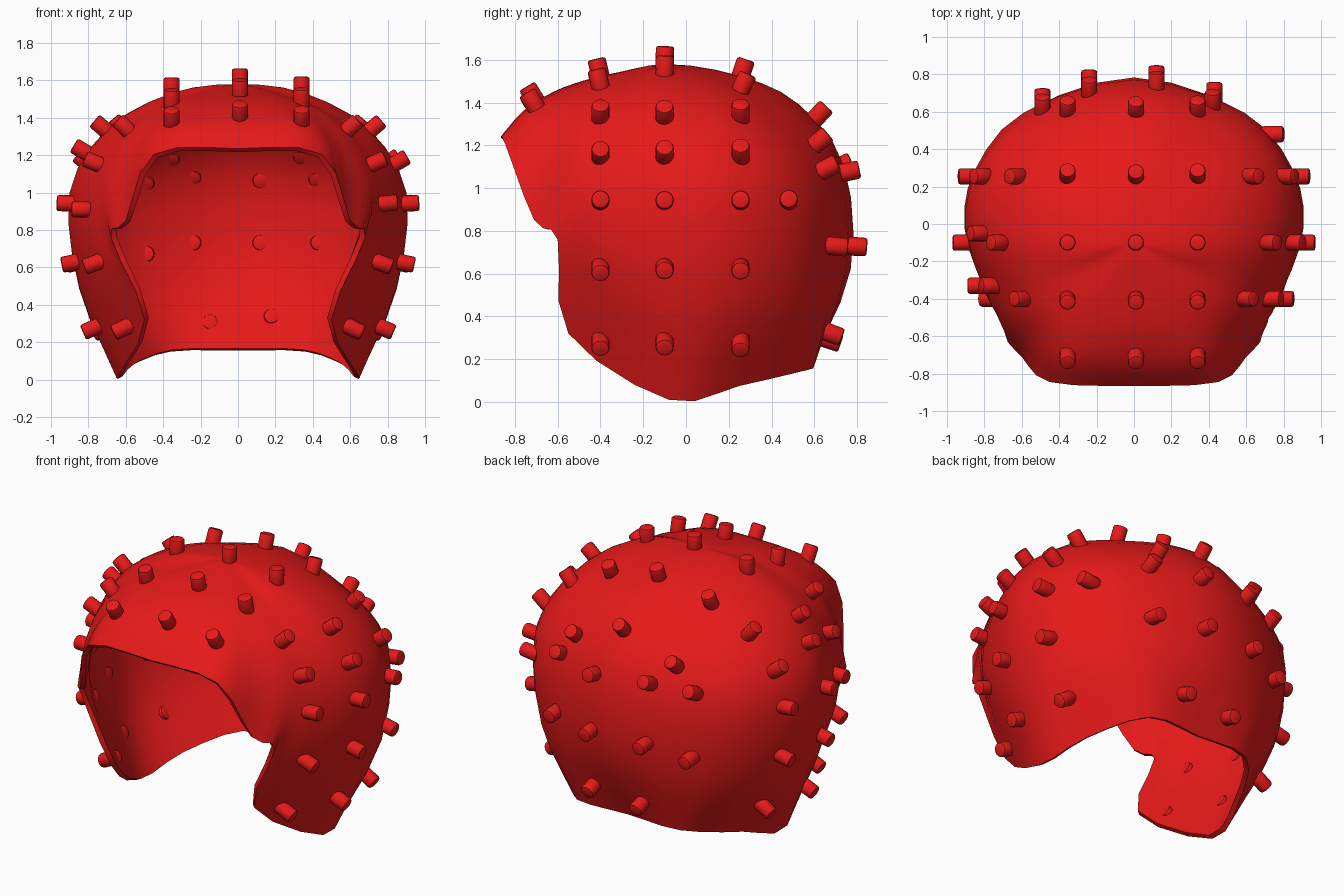
import bpy, bmesh, math
from mathutils import Vector, Matrix
from mathutils.bvhtree import BVHTree

if "Cube" in bpy.data.objects:
    bpy.data.objects.remove(bpy.data.objects["Cube"])

red = bpy.data.materials.new("red")
red.diffuse_color = (0.8, 0.01, 0.01, 1)
red.use_nodes = True
red.node_tree.nodes["Principled BSDF"].inputs["Base Color"].default_value = red.diffuse_color

# Half-shell ribs from crown to rim, going from front centre round to back centre
CROWN = Vector((0, -0.1, 1.58))
RIBS = [
    [(0, -.3, 1.545), (0, -.47, 1.505), (0, -.62, 1.45), (0, -.76, 1.36), (0, -.865, 1.235)],
    [(.14, -.3, 1.54), (.24, -.46, 1.49), (.33, -.6, 1.425), (.4, -.73, 1.34), (.45, -.845, 1.205)],
    [(.25, -.27, 1.52), (.42, -.42, 1.44), (.54, -.53, 1.31), (.6, -.62, 1.11), (.6, -.71, .85)],
    [(.29, -.23, 1.52), (.52, -.35, 1.40), (.67, -.43, 1.21), (.72, -.5, .99), (.68, -.6, .76)],
    [(.34, -.17, 1.53), (.65, -.24, 1.34), (.79, -.31, 1.05), (.76, -.41, .69), (.5, -.55, .32)],
    [(.36, -.08, 1.53), (.7, -.06, 1.34), (.9, -.02, 1.0), (.85, -.03, .5), (.65, -.08, .01)],
    [(.33, .07, 1.52), (.64, .2, 1.34), (.84, .28, 1.02), (.79, .3, .5), (.57, .25, .075)],
    [(.22, .18, 1.515), (.44, .4, 1.34), (.59, .57, 1.03), (.53, .61, .55), (.36, .57, .15)],
    [(0, .25, 1.525), (0, .53, 1.39), (0, .74, 1.1), (0, .77, .62), (0, .575, .155)],
]
STEP = 3


def spline(a, b, c, d, t):
    return 0.5 * (2 * b + (c - a) * t + (2 * a - 5 * b + 4 * c - d) * t * t
                  + (3 * b - a - 3 * c + d) * t ** 3)


def smooth_rib(pts):
    p = [CROWN] + pts
    before = Vector((-p[1].x, 2 * CROWN.y - p[1].y, p[1].z))
    p = [before] + p + [2 * p[-1] - p[-2]]
    out = [spline(*p[i:i + 4], k / STEP) for i in range(len(p) - 3) for k in range(STEP)]
    return out[1:] + [pts[-1]]


# Mirror the ribs into a full ring and interpolate around it
half = [[Vector(p) for p in r] for r in RIBS]
mirrored = [[Vector((-p.x, p.y, p.z)) for p in r] for r in half[-2:0:-1]]
ring = [smooth_rib(r) for r in half + mirrored]
n = len(ring)
ribs = [[spline(*(ring[(i + o) % n][j] for o in (-1, 0, 1, 2)), k / STEP)
         for j in range(len(ring[0]))] for i in range(n) for k in range(STEP)]

# Helmet shell
bm = bmesh.new()
top = bm.verts.new(CROWN)
grid = [[bm.verts.new(p) for p in r] for r in ribs]
for i, a in enumerate(grid):
    b = grid[(i + 1) % len(grid)]
    bm.faces.new((top, a[0], b[0]))
    for j in range(len(a) - 1):
        bm.faces.new((a[j], a[j + 1], b[j + 1], b[j]))
bm.normal_update()
if bm.faces[:][0].normal.z < 0:
    bmesh.ops.reverse_faces(bm, faces=bm.faces[:])
bm.normal_update()
tree = BVHTree.FromBMesh(bm)
mesh = bpy.data.meshes.new("helmet_shell")
bm.to_mesh(mesh)
bm.free()
mesh.materials.append(red)
shell = bpy.data.objects.new("helmet_shell", mesh)
bpy.context.collection.objects.link(shell)
bpy.context.view_layer.objects.active = shell
shell.select_set(True)
solid = shell.modifiers.new("thickness", 'SOLIDIFY')
solid.thickness = 0.03
solid.offset = -1
bpy.ops.object.modifier_apply(modifier=solid.name)
bpy.ops.object.shade_smooth_by_angle(angle=math.radians(40))

# Shared stud mesh: short peg with rounded ends
bm = bmesh.new()
bmesh.ops.create_cone(bm, cap_ends=True, segments=16, radius1=.043, radius2=.043, depth=.12,
                      matrix=Matrix.Translation((0, 0, .024)))
caps = [e for e in bm.edges if abs(e.verts[0].co.z - e.verts[1].co.z) < .01]
bmesh.ops.bevel(bm, geom=caps, offset=.012, segments=2, affect='EDGES', profile=.5)
stud_mesh = bpy.data.meshes.new("stud")
bm.to_mesh(stud_mesh)
bm.free()
stud_mesh.materials.append(red)
stud_mesh.shade_smooth()
stud_mesh.set_sharp_from_angle(angle=math.radians(40))


def stud(origin, direction, flat_axis):
    """Put a stud where the ray meets the shell, tilted with the surface in one plane."""
    hit, normal, _, _ = tree.ray_cast(Vector(origin), Vector(direction))
    if hit is None:
        return
    normal[flat_axis] = 0
    o = bpy.data.objects.new("stud", stud_mesh)
    o.matrix_world = Matrix.Translation(hit) @ normal.to_track_quat('Z', 'Y').to_matrix().to_4x4()
    bpy.context.collection.objects.link(o)


# Crown studs
for x in (-.355, .01, .34):
    for y in (-.70, -.4, -.1, .255, .6):
        stud((x, y, 3), (0, 0, -1), 0)

# Side studs, a few on the left slightly out of line
left_shift = {(-.4, .94): (-.33, .91), (-.4, 1.15): (-.33, 1.15), (-.1, 1.15): (-.05, 1.21)}
for y in (-.4, -.1, .255):
    for z in (.285, .63, .94, 1.15, 1.33):
        stud((3, y, z), (-1, 0, 0), 1)
        ly, lz = left_shift.get((y, z), (y, z))
        stud((-3, ly, lz), (1, 0, 0), 1)
stud((3, .48, .94), (-1, 0, 0), 1)

# Back studs
for x, z in [(-.49, 1.06), (-.24, 1.09), (.12, 1.07), (.42, 1.08),
             (-.49, .67), (-.24, .73), (.12, .73), (.43, .73), (.18, .33), (-.15, .3)]:
    stud((x, 3, z), (0, -1, 0), 0)
